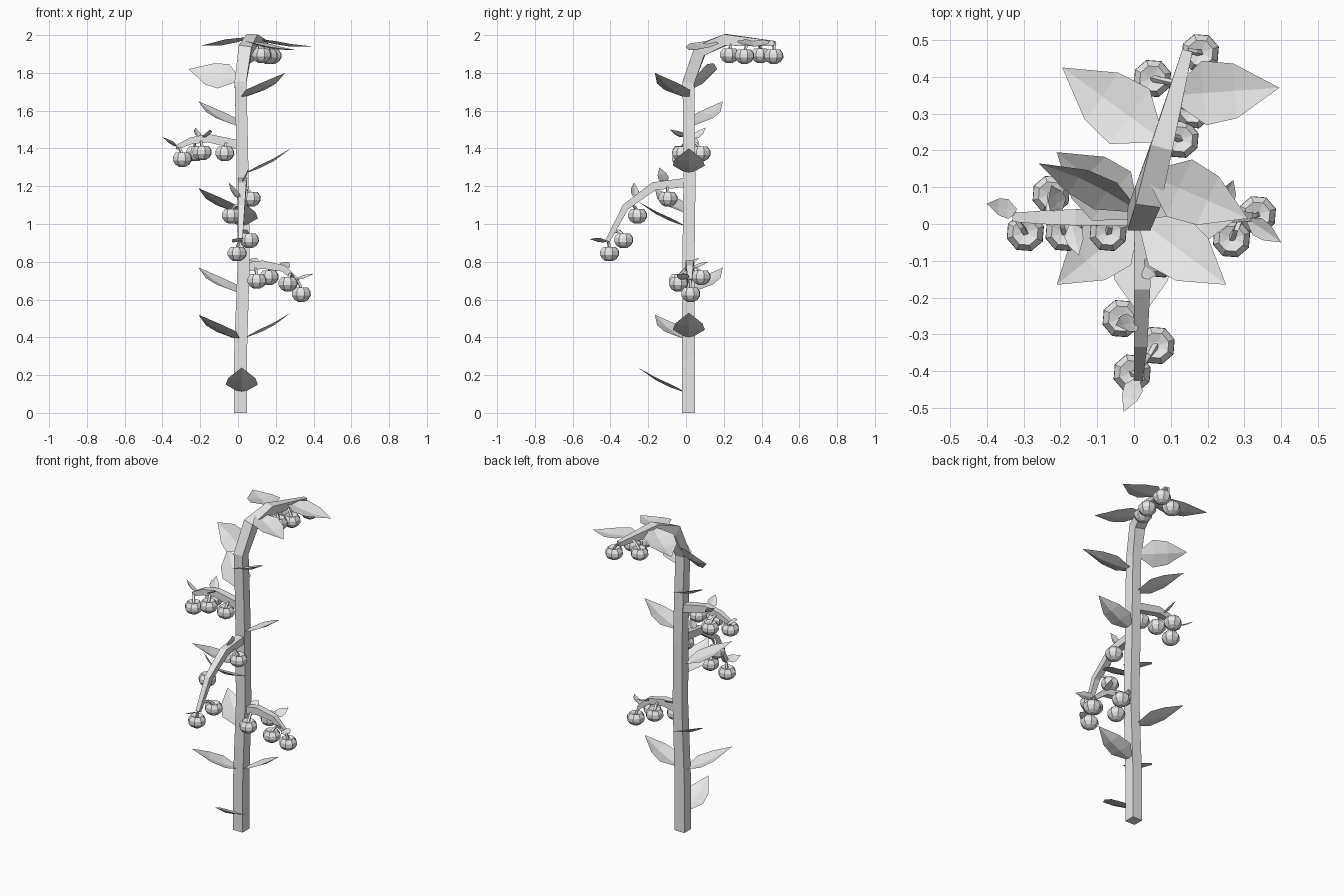
import bpy
import bmesh
from math import cos, sin, pi, radians
from mathutils import Vector, Matrix

if "Cube" in bpy.data.objects:
    bpy.data.objects.remove(bpy.data.objects["Cube"], do_unlink=True)

grey = bpy.data.materials.new("pale_grey")
grey.use_nodes = True
tone = (0.8, 0.8, 0.8, 1)
grey.diffuse_color = tone
grey.node_tree.nodes["Principled BSDF"].inputs["Base Color"].default_value = tone

X, Y, Z = Vector((1, 0, 0)), Vector((0, 1, 0)), Vector((0, 0, 1))


def finish(name, bm, solid=True):
    if solid:
        bmesh.ops.recalc_face_normals(bm, faces=bm.faces)
    mesh = bpy.data.meshes.new(name)
    bm.to_mesh(mesh)
    bm.free()
    mesh.materials.append(grey)
    ob = bpy.data.objects.new(name, mesh)
    bpy.context.collection.objects.link(ob)
    return ob


def skin(bm, rings):
    """Bridge equal closed rings of points and cap both ends."""
    loops = [[bm.verts.new(p) for p in ring] for ring in rings]
    n = len(loops[0])
    for a, b in zip(loops, loops[1:]):
        for i in range(n):
            j = (i + 1) % n
            bm.faces.new((a[i], a[j], b[j], b[i]))
    bm.faces.new(loops[0][::-1])
    bm.faces.new(loops[-1])


def tube(name, points, halves, side):
    """Square bar along a path, its flats lined up with the side axis."""
    pts = [Vector(p) for p in points]
    rings = []
    for i, p in enumerate(pts):
        t = (pts[min(i + 1, len(pts) - 1)] - pts[max(i - 1, 0)]).normalized()
        if i == 0 and name == "stem":
            t = Z
        s = (side - t * side.dot(t)).normalized()
        u = t.cross(s)
        h = halves[i]
        rings.append([p + s * a * h + u * b * h
                      for a, b in ((-1, -1), (1, -1), (1, 1), (-1, 1))])
    bm = bmesh.new()
    skin(bm, rings)
    return finish(name, bm)


def leaf(name, base, tip, width=0.17, roll=0, fold=0.09):
    """Pointed blade creased along its midrib."""
    base, tip = Vector(base), Vector(tip)
    d = tip - base
    s = d.cross(Z).normalized()
    s = Matrix.Rotation(radians(roll), 3, d.normalized()) @ s
    n = s.cross(d).normalized()
    bm = bmesh.new()
    rows = []
    for t, w in ((0, 0.25), (0.28, 1), (0.58, 0.85)):
        c = base + d * t - n * width * fold * sin(pi * t)
        off, lift = s * w * width / 2, n * w * width * fold
        rows.append([bm.verts.new(p) for p in (c - off + lift, c, c + off + lift)])
    for a, b in zip(rows, rows[1:]):
        for i in (0, 1):
            bm.faces.new((a[i], a[i + 1], b[i + 1], b[i]))
    end = bm.verts.new(tip)
    for i in (0, 1):
        bm.faces.new((rows[-1][i], rows[-1][i + 1], end))
    return finish(name, bm, solid=False)


def nearest(path, p):
    """Closest point of a path to p, seen from above."""
    best = None
    for a, b in zip(path, path[1:]):
        a, b = Vector(a), Vector(b)
        e = (b - a)
        t = max(0, min(1, (p - a).dot(e) / e.length_squared))
        q = a + e * t
        if best is None or (q - p).length < (best - p).length:
            best = q
    return best


def fruit(name, centre, path):
    """Eight-sided squashed fruit hanging from a branch by a short stalk."""
    c = Vector(centre)
    bm = bmesh.new()
    skin(bm, [[c + Vector((r * cos(pi * (k + 0.4) / 4), r * sin(pi * (k + 0.4) / 4), z))
               for k in range(8)]
              for r, z in ((0.018, -0.042), (0.039, -0.03), (0.053, -0.009),
                           (0.052, 0.012), (0.036, 0.034), (0.01, 0.026))])
    finish(name, bm)
    top = c + Z * 0.022
    hook = nearest(path, c)
    mid = top.lerp(hook, 0.4)
    mid.z = max(mid.z, c.z + 0.05)
    tube(name + "_stalk", (top, mid, hook), (0.007, 0.006, 0.006), (X + Y * 0.3))


# Main stem, bending over at the top
stem = [(.013, .013, 0), (.013, .013, .3), (.03, .013, .8), (.025, .018, 1.2),
        (.02, .015, 1.5), (.013, .013, 1.75), (.038, .075, 1.92),
        (.075, .21, 1.975), (.145, .47, 1.955)]
tube("stem", stem, (.034, .034, .032, .032, .031, .031, .034, .03, .014), X)

# Stem leaves: one repeating set for each direction, base height only
directions = {
    "front": ((.02, -.01), (.02, -.255), (.11, .99)),
    "left": ((.045, .015), (.28, .015), (.40, 1.27)),
    "front_right": ((-.005, .0), (-.21, -.165), (.39, 1.06)),
    "back_right": ((-.005, .03), (-.21, .195), (.64, 1.52)),
    "front_left": ((.03, .0), (.25, -.165), (1.67,)),
}
for way, (b, t, heights) in directions.items():
    for i, z in enumerate(heights, 1):
        leaf(f"{way}_leaf_{i}", (*b, z), (*t, z + .13))

# Leaves of the bent crown
leaf("crown_leaf_side", (-.005, .045, 1.765), (-.26, .165, 1.82), .16, -55)
leaf("crown_leaf_right", (.06, .24, 1.985), (-.195, .425, 1.945), .185)
leaf("crown_leaf_front", (.05, .13, 1.965), (.31, .015, 1.92), .17)
leaf("crown_leaf_left", (.11, .35, 1.975), (.395, .37, 1.94), .175)

# Fruiting branches: path, thickness axis, fruit centres, leaflets (base, tip)
branches = {
    "right_branch": (
        [(0, .018, 1.42), (-.16, .018, 1.455), (-.25, .018, 1.44), (-.325, .018, 1.405)], Y,
        [(-.295, -.023, 1.345), (-.19, -.023, 1.38), (-.07, -.023, 1.375),
         (-.225, .08, 1.375)],
        [((-.32, .035, 1.41), (-.4, .055, 1.46)),
         ((-.17, .0, 1.46), (-.15, -.085, 1.5)),
         ((-.2, .035, 1.45), (-.225, .105, 1.51))]),
    "front_branch": (
        [(.025, 0, 1.22), (.022, -.17, 1.2), (.018, -.32, 1.09), (.012, -.415, .91)], X,
        [(-.005, -.405, .845), (.06, -.33, .915), (-.035, -.257, 1.045),
         (.07, -.095, 1.135)],
        [((.01, -.42, .91), (-.028, -.51, .92)),
         ((.01, -.265, 1.13), (-.05, -.275, 1.22)),
         ((.02, -.11, 1.215), (.06, -.14, 1.3))]),
    "left_branch": (
        [(.03, .02, .77), (.13, .02, .785), (.24, .02, .765), (.315, .02, .70)], Y,
        [(.335, .025, .63), (.265, -.04, .685), (.165, .08, .72), (.1, -.04, .70)],
        [((.31, .01, .71), (.4, -.05, .735)),
         ((.235, .035, .77), (.27, .12, .8)),
         ((.08, .02, .79), (.1, .07, .82))]),
}
for name, (path, axis, fruits, leaflets) in branches.items():
    tube(name, path, (.024, .022, .018, .012), axis)
    for i, c in enumerate(fruits, 1):
        fruit(f"{name}_fruit_{i}", c, path)
    for i, (b, t) in enumerate(leaflets, 1):
        leaf(f"{name}_leaflet_{i}", b, t, .058, 25)

# Fruit under the bent crown
for i, c in enumerate([(.18, .465, 1.89), (.05, .395, 1.895), (.125, .23, 1.895),
                       (.16, .31, 1.89)], 1):
    fruit(f"crown_fruit_{i}", c, stem[-3:])
